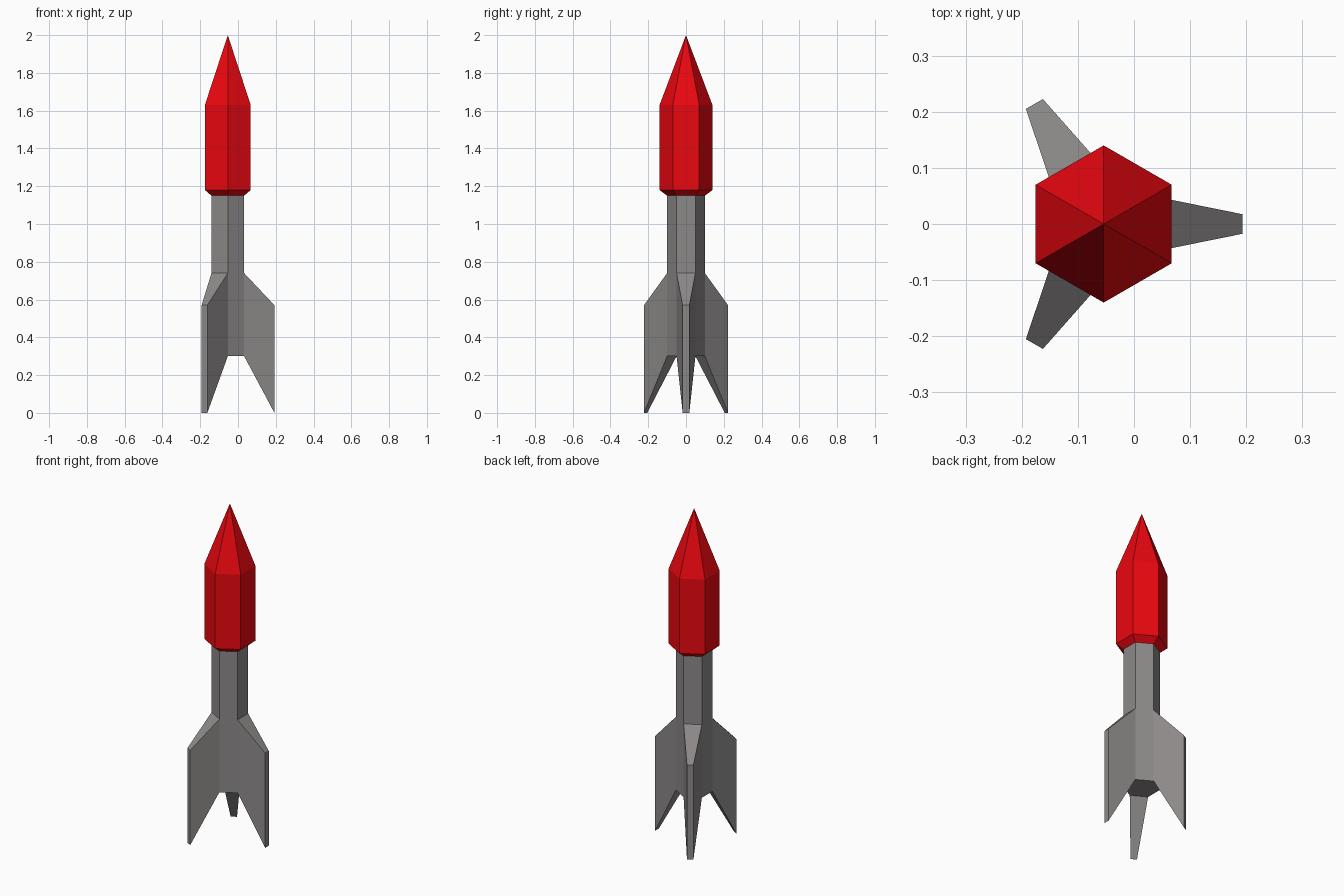
import bpy, bmesh
from math import pi, cos, sin
from mathutils import Vector

if "Cube" in bpy.data.objects:
    bpy.data.objects.remove(bpy.data.objects["Cube"])

AXIS_X = -0.054


def lathe_hex(bm, rings):
    """Stack hexagonal rings (radius, z); a zero radius makes a point."""
    loops = []
    for r, z in rings:
        n = 6 if r else 1
        loops.append([bm.verts.new((r * cos(pi / 6 + i * pi / 3),
                                    r * sin(pi / 6 + i * pi / 3), z)) for i in range(n)])
    sides = []
    for lo, hi in zip(loops, loops[1:]):
        for i in range(6):
            j = (i + 1) % 6
            top = [hi[j], hi[i]] if len(hi) > 1 else [hi[0]]
            sides.append(bm.faces.new([lo[i], lo[j]] + top))
    return loops, sides


def finish(bm, name, color):
    bmesh.ops.recalc_face_normals(bm, faces=bm.faces[:])
    mesh = bpy.data.meshes.new(name)
    bm.to_mesh(mesh)
    bm.free()
    obj = bpy.data.objects.new(name, mesh)
    obj.location.x = AXIS_X
    bpy.context.collection.objects.link(obj)
    mat = bpy.data.materials.new(name + "_paint")
    mat.diffuse_color = color
    mat.use_nodes = True
    mat.node_tree.nodes["Principled BSDF"].inputs["Base Color"].default_value = mat.diffuse_color
    mesh.materials.append(mat)
    return obj


# Hexagonal shaft, closed at the tail
bm = bmesh.new()
loops, sides = lathe_hex(bm, [(0.10, 0.30), (0.10, 0.74), (0.10, 1.15)])
bm.faces.new(loops[0][::-1])

# Three swept fins pulled out of alternate lower sides
for k, i in enumerate((5, 1, 3)):
    a = k * 2 * pi / 3
    out = Vector((cos(a), sin(a), 0))
    across = Vector((-sin(a), cos(a), 0))
    fin = bmesh.ops.extrude_discrete_faces(bm, faces=[sides[i]])["faces"][0]
    for v in fin.verts:
        side = 0.0175 if v.co.dot(across) > 0 else -0.0175
        z = 0.57 if v.co.z > 0.5 else 0.0
        v.co = out * 0.247 + across * side + Vector((0, 0, z))
finish(bm, "shaft_with_fins", (0.265, 0.25, 0.25, 1))

# Red pointed head
bm = bmesh.new()
lathe_hex(bm, [(0.10, 1.15), (0.14, 1.18), (0.14, 1.63), (0, 2.0)])
finish(bm, "warhead", (0.83, 0.002, 0.005, 1))
